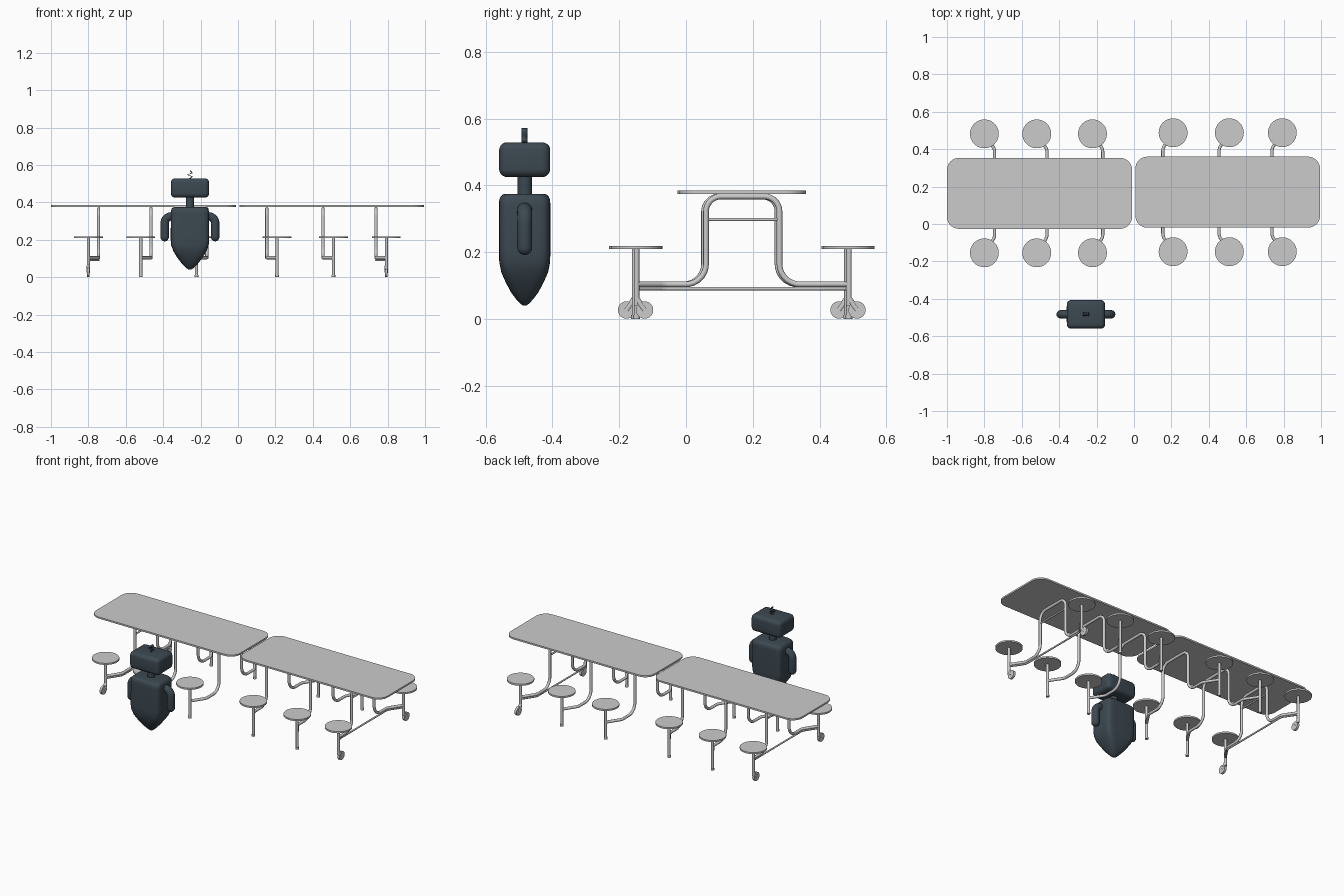
import bpy, bmesh
from math import cos, sin, pi, copysign
from mathutils import Vector, Matrix

if "Cube" in bpy.data.objects:
    bpy.data.objects.remove(bpy.data.objects["Cube"])


def finish(name, bm, mat=None, angle=0.7):
    bmesh.ops.recalc_face_normals(bm, faces=bm.faces)
    me = bpy.data.meshes.new(name)
    bm.to_mesh(me)
    bm.free()
    ob = bpy.data.objects.new(name, me)
    bpy.context.collection.objects.link(ob)
    if mat:
        me.materials.append(mat)
    bpy.context.view_layer.objects.active = ob
    ob.select_set(True)
    bpy.ops.object.shade_smooth_by_angle(angle=angle)
    ob.select_set(False)
    return ob


def loft(name, rings, mat=None, angle=0.7):
    bm = bmesh.new()
    loops = [[bm.verts.new(p) for p in r] for r in rings]
    for a, b in zip(loops, loops[1:]):
        n = len(a)
        for i in range(n):
            bm.faces.new((a[i], a[(i + 1) % n], b[(i + 1) % n], b[i]))
    bm.faces.new(loops[0])
    bm.faces.new(loops[-1])
    return finish(name, bm, mat, angle)


def disc(name, centre, r, depth, axis='Z', seg=32):
    bm = bmesh.new()
    rot = Matrix.Rotation(pi / 2, 4, 'Y') if axis == 'X' else Matrix()
    bmesh.ops.create_cone(bm, cap_ends=True, segments=seg, radius1=r, radius2=r,
                          depth=depth, matrix=Matrix.Translation(centre) @ rot)
    return finish(name, bm)


def fillet(pts, radii, steps=7):
    # round the inner corners of a path
    pts = [Vector(p) for p in pts]
    out = [pts[0]]
    for a, p, b, r in zip(pts, pts[1:], pts[2:], radii):
        u, v = (a - p).normalized(), (b - p).normalized()
        t = r / max(1e-6, math_tan(u.angle(v) / 2))
        s, e = p + u * t, p + v * t
        c = p + (u + v).normalized() * (r / sin(u.angle(v) / 2))
        for i in range(steps + 1):
            d = s.lerp(e, i / steps) - c
            out.append(c + d.normalized() * r)
    return out + [pts[-1]]


def math_tan(a):
    return sin(a) / cos(a)


def tube(name, path, r, mat=None, seg=12, caps=False):
    path = [Vector(p) for p in path]
    tang = [(path[min(i + 1, len(path) - 1)] - path[max(i - 1, 0)]).normalized()
            for i in range(len(path))]
    nrm = tang[0].orthogonal().normalized()
    frames = []
    for p, t in zip(path, tang):
        nrm = (nrm - t * nrm.dot(t)).normalized()
        frames.append((p, nrm.copy(), t.cross(nrm), r))
    if caps:  # rounded ends
        p0, n0, b0, _ = frames[0]
        p1, n1, b1, _ = frames[-1]
        steps = [0.08, 0.3, 0.55, 0.8]
        pre = [(p0 - tang[0] * r * cos(k * pi / 2), n0, b0, r * sin(k * pi / 2)) for k in steps]
        post = [(p1 + tang[-1] * r * cos(k * pi / 2), n1, b1, r * sin(k * pi / 2))
                for k in reversed(steps)]
        frames = pre + frames + post
    rings = [[p + (n * cos(2 * pi * i / seg) + b * sin(2 * pi * i / seg)) * rr
              for i in range(seg)] for p, n, b, rr in frames]
    return loft(name, rings, mat, 1.0)


def table_top(name, x0, x1, y0, y1, z0, z1, r):
    ring = []
    for cx, cy, a0 in ((x1 - r, y1 - r, 0), (x0 + r, y1 - r, 1),
                       (x0 + r, y0 + r, 2), (x1 - r, y0 + r, 3)):
        ring += [(cx + r * cos((a0 + k / 8) * pi / 2), cy + r * sin((a0 + k / 8) * pi / 2))
                 for k in range(9)]
    return loft(name, [[(x, y, z) for x, y in ring] for z in (z0, z1)])


# two cafeteria tables, each with three arched frames and six stools
def table(side, yc, xs, x0, x1):
    table_top("table_top", x0, x1, yc - 0.19, yc + 0.19, 0.375, 0.385, 0.065)
    off = 0.055 * side
    for i, x in enumerate(xs):
        end = i == 0
        h, s = 0.110, 0.318
        arch = [(x + off, yc - s, 0.104), (x, yc - 0.235, 0.104), (x, yc - h, 0.104),
                (x, yc - h, 0.367), (x, yc + h, 0.367), (x, yc + h, 0.104),
                (x, yc + 0.235, 0.104), (x + off, yc + s, 0.104)]
        tube("arched_frame", fillet(arch, [0.05, 0.06, 0.045, 0.045, 0.06, 0.05]), 0.0085)
        if end:
            # braces on the outer frame
            tube("upper_brace", [(x, yc - h, 0.298), (x, yc + h, 0.298)], 0.005)
            low = [(x + off, yc - s, 0.091), (x, yc - 0.235, 0.091),
                   (x, yc + 0.235, 0.091), (x + off, yc + s, 0.091)]
            tube("lower_brace", fillet(low, [0.05, 0.05]), 0.005)
        for d in (-1, 1):
            px, py = x + off, yc + d * s
            disc("seat", (px, py, 0.214), 0.077, 0.01, seg=40)
            tube("seat_post", [(px, py, 0.04 if end else 0.0), (px, py, 0.21)], 0.0085)
            if end:
                disc("caster_wheel", (px, py + 0.024 * side, 0.027), 0.026, 0.014, 'X', 24)
                tube("caster_fork", [(px, py, 0.06), (px, py + 0.024 * side, 0.027)], 0.0095)
            else:
                disc("foot_pad", (px, py, 0.006), 0.010, 0.012, seg=12)


table(-1, 0.164, (-0.745, -0.465, -0.167), -1.0, -0.01)
table(1, 0.170, (0.738, 0.455, 0.154), 0.007, 0.995)

# dark robot
dark = bpy.data.materials.new("dark_slate")
dark.diffuse_color = (0.045, 0.065, 0.082, 1)
dark.use_nodes = True
dark.node_tree.nodes["Principled BSDF"].inputs["Base Color"].default_value = dark.diffuse_color
RX, RY = -0.257, -0.483


def section(z, hx, hy, e, n=48):
    pts = []
    for i in range(n):
        c, s = cos(2 * pi * i / n), sin(2 * pi * i / n)
        pts.append((RX + hx * copysign(abs(c) ** (2 / e), c),
                    RY + hy * copysign(abs(s) ** (2 / e), s), z))
    return pts


# body tapering to a blunt point
loft("robot_body", [section(*k) for k in (
    (0.375, 0.083, 0.058, 5), (0.373, 0.090, 0.065, 5), (0.367, 0.097, 0.072, 5.5),
    (0.357, 0.101, 0.076, 6), (0.34, 0.102, 0.077, 6), (0.20, 0.103, 0.077, 6),
    (0.17, 0.100, 0.076, 5.5), (0.14, 0.089, 0.070, 5), (0.11, 0.071, 0.057, 4),
    (0.08, 0.049, 0.041, 3.2), (0.06, 0.031, 0.026, 2.6), (0.047, 0.017, 0.014, 2.2),
    (0.041, 0.007, 0.006, 2), (0.040, 0.001, 0.001, 2))], dark, 1.2)

# head with rounded edges
bm = bmesh.new()
bmesh.ops.create_cube(bm, size=1, matrix=Matrix.Translation((RX, RY, 0.477)) @
                      Matrix.Diagonal((0.205, 0.153, 0.104, 1)))
bmesh.ops.bevel(bm, geom=bm.edges[:], offset=0.024, segments=5, profile=0.5, affect='EDGES')
finish("robot_head", bm, dark, 1.0)

tube("robot_neck", [(RX, RY, 0.36), (RX, RY, 0.44)], 0.022, dark, 20)

# arms bending out of the shoulders
for d in (-1, 1):
    arm = [(RX + d * 0.085, RY, 0.327), (RX + d * 0.135, RY, 0.322), (RX + d * 0.135, RY, 0.214)]
    tube("robot_arm", fillet(arm, [0.036]), 0.0225, dark, 20, True)

# zigzag antenna
zig = [(0.0, 0.527), (0.013, 0.538), (-0.013, 0.548), (0.012, 0.557), (0.002, 0.570)]
bm = bmesh.new()
cols = [[bm.verts.new((RX + x, RY + y, z)) for y in (-0.009, 0.009)] for x, z in zig]
for a, b in zip(cols, cols[1:]):
    bm.faces.new((a[0], a[1], b[1], b[0]))
ob = finish("robot_antenna", bm, dark, 0.3)
mod = ob.modifiers.new("thickness", 'SOLIDIFY')
mod.thickness = 0.007
mod.offset = 0
